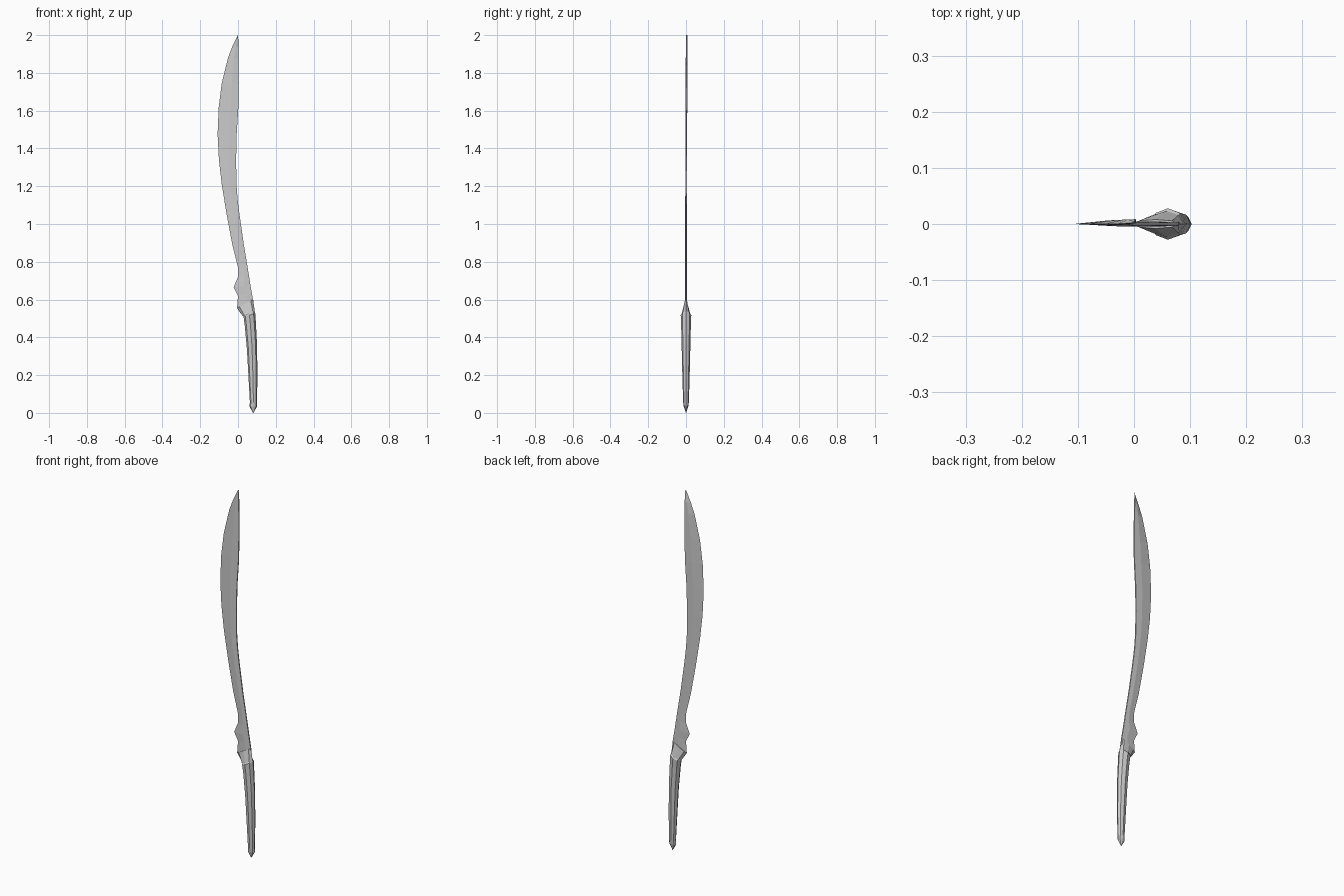
import bpy, math


def make(name, verts, faces):
    mesh = bpy.data.meshes.new(name)
    mesh.from_pydata(verts, [], faces)
    mesh.validate()
    obj = bpy.data.objects.new(name, mesh)
    bpy.context.collection.objects.link(obj)
    return obj


def loft(name, rings):
    """Skin equal-length point rings and cap both ends."""
    n = len(rings[0])
    verts = [p for ring in rings for p in ring]
    faces = []
    for i in range(len(rings) - 1):
        for j in range(n):
            k = (j + 1) % n
            faces.append((i*n + j, i*n + k, (i+1)*n + k, (i+1)*n + j))
    last = (len(rings) - 1) * n
    faces += [tuple(reversed(range(n))), tuple(range(last, last + n))]
    return make(name, verts, faces)


def blade_ring(ex, ez, sx, sz):
    """Thin section: sharp edge, ridge, narrow flat spine."""
    lean = 0.006 * max(0, (ez - 1) / 1.0)
    thin = 1.0 if ez < 1.95 else 0.2

    def at(t, y):
        return (ex + (sx - ex) * t, y * thin + lean * t, ez + (sz - ez) * t)
    return [at(0, 0), at(0.6, -0.0045), at(1, -0.003), at(1, 0.003), at(0.6, 0.0045)]


def grip_ring(lx, lz, rx, rz, half_y):
    """Tilted eight-sided section between a left and a right point."""
    ring = []
    for i in range(8):
        a = i * math.pi / 4
        t = 0.5 - 0.5 * math.cos(a)
        ring.append((lx + (rx - lx) * t, -half_y * math.sin(a), lz + (rz - lz) * t))
    return ring


# Blade: cutting edge (x, z) paired with spine (x, z)
stations = [
    (0.015, 0.525, 0.082, 0.565), (-0.005, 0.555, 0.079, 0.60),
    (0.000, 0.62, 0.073, 0.635), (-0.023, 0.665, 0.067, 0.67),
    (-0.012, 0.692, 0.063, 0.695), (0.000, 0.72, 0.059, 0.72),
    (0.000, 0.77, 0.051, 0.77), (-0.030, 0.89, 0.031, 0.89),
    (-0.060, 1.05, 0.008, 1.05), (-0.073, 1.13, -0.002, 1.13),
    (-0.086, 1.21, -0.008, 1.21), (-0.101, 1.34, -0.010, 1.34),
    (-0.108, 1.475, -0.007, 1.475), (-0.102, 1.62, 0.002, 1.62),
    (-0.086, 1.745, 0.004, 1.745), (-0.053, 1.88, 0.003, 1.88),
    (-0.030, 1.94, 0.002, 1.94), (-0.001, 2.0, 0.001, 2.0)]
loft("blade", [blade_ring(*s) for s in stations])

# Bolster: flares from the blade down to the grip
loft("bolster", [grip_ring(0.025, 0.512, 0.089, 0.535, 0.023),
                 grip_ring(-0.004, 0.555, 0.080, 0.602, 0.008)])

# Grip: gently curved and tapering, with a pointed pommel
grip = [
    (0.080, 0.000, 0.082, 0.000, 0.001), (0.060, 0.034, 0.102, 0.036, 0.012),
    (0.063, 0.055, 0.100, 0.055, 0.015), (0.056, 0.18, 0.103, 0.18, 0.019),
    (0.047, 0.34, 0.101, 0.36, 0.023), (0.036, 0.46, 0.094, 0.49, 0.026),
    (0.030, 0.505, 0.091, 0.53, 0.028), (0.029, 0.512, 0.089, 0.537, 0.022)]
loft("grip", [grip_ring(*g) for g in grip])
